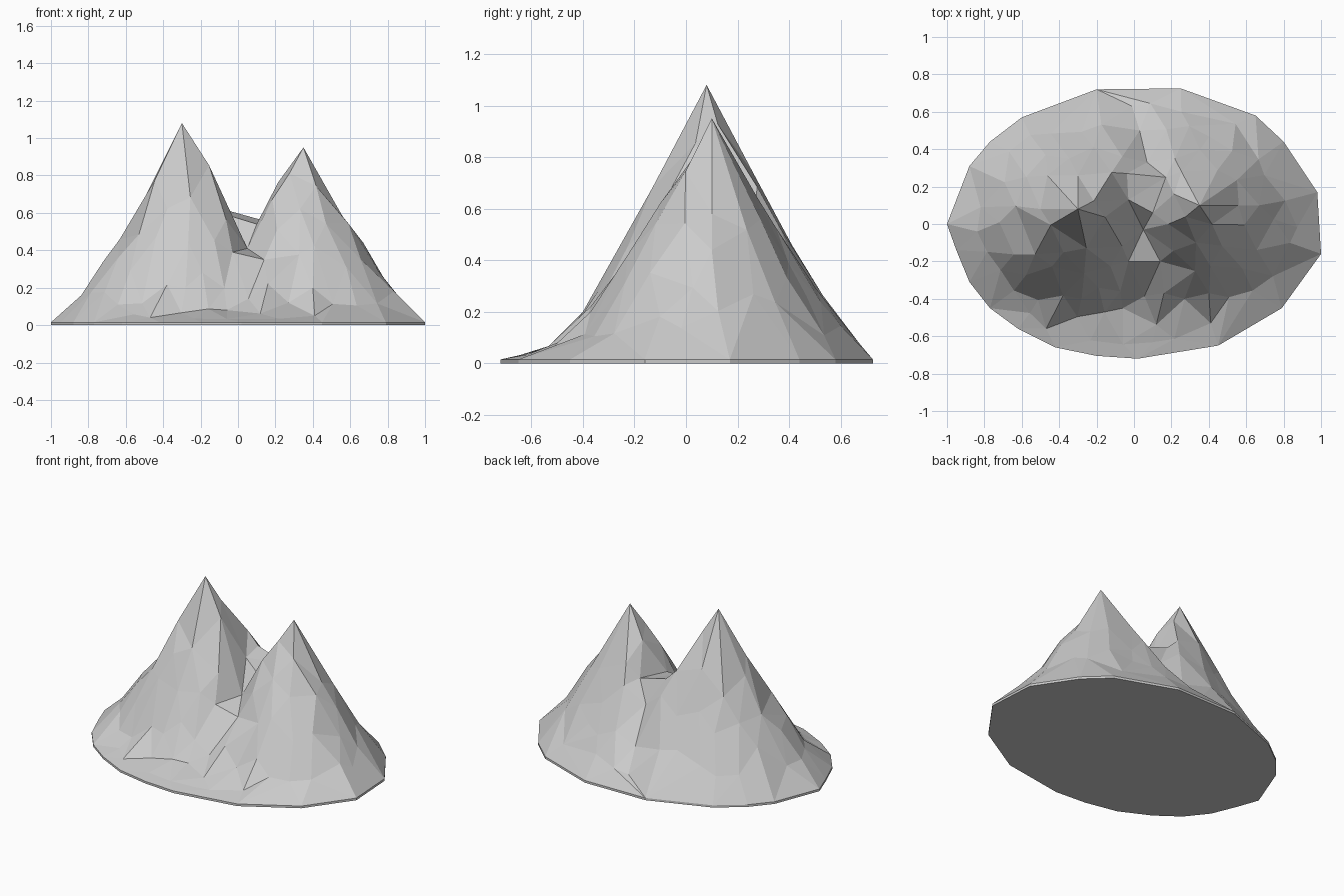
import bpy, bmesh, math, random
from mathutils import Vector
from mathutils.geometry import delaunay_2d_cdt

if "Cube" in bpy.data.objects:
    bpy.data.objects.remove(bpy.data.objects["Cube"])

random.seed(5)
RIM = 0.015
OUTLINE = [Vector(p) for p in (
    (-1, 0), (-.95, -.14), (-.88, -.31), (-.77, -.45), (-.62, -.56), (-.42, -.66),
    (-.2, -.705), (.02, -.72), (.45, -.65), (.79, -.45), (1, -.16), (.98, .17),
    (.8, .44), (.65, .58), (.25, .725), (-.2, .72), (-.6, .57), (-.77, .44), (-.88, .31))]
PEAKS = [Vector((-.30, .08, 1.08)), Vector((.35, .10, .95))]
# Saddle, gully and foot points that break the smooth slopes
KEYS = [(-.03, .13, .58), (.17, .25, .55), (.10, .06, .54), (.05, -.03, .41),
        (-.03, -.20, .39), (.14, -.20, .35), (.07, .33, .43),
        (.03, .50, .22), (-.01, .63, .09), (-.28, -.40, .20), (-.06, -.45, .08),
        (.16, -.37, .22), (.27, -.40, .12), (.41, -.53, .05), (.40, -.37, .20),
        (-.47, -.56, .04), (-.82, .09, .16), (-.50, .08, .68),
        (.56, .10, .58), (.67, .10, .44), (-.30, .26, .74)]


def reach(p, c):
    """0 at c, 1 on the outline."""
    t = 0
    for a, b in zip(OUTLINE, OUTLINE[1:] + OUTLINE[:1]):
        n = Vector((b.y - a.y, a.x - b.x))
        t = max(t, n.dot(p - c) / n.dot(a - c))
    return t


def height(p):
    z = RIM
    for peak in PEAKS:
        d = p - peak.xy
        r = max(d.length, .001)
        t = reach(p, peak.xy)
        # Side and back slopes: slightly concave, fuller on the diagonals
        power = 1.28 - .14 * abs(2 * d.x * d.y) / r ** 2
        side = RIM + (peak.z - RIM) * max(0, 1 - max(t, r / .78)) ** power
        # Front slope: straight steep face above a shallow apron
        front = max(peak.z * (1 - r / .58), RIM + .2 * max(0, 1 - t))
        w = (max(0, -d.y) / r) ** 2
        z = max(z, side + (front - side) * w)
    return z


def add_object(name, verts, faces):
    mesh = bpy.data.meshes.new(name)
    mesh.from_pydata(verts, [], faces)
    bm = bmesh.new()
    bm.from_mesh(mesh)
    loose = [v for v in bm.verts if not v.link_faces]
    bmesh.ops.delete(bm, geom=loose, context='VERTS')
    bm.to_mesh(mesh)
    bm.free()
    ob = bpy.data.objects.new(name, mesh)
    bpy.context.collection.objects.link(ob)
    return ob


# Scattered slope points on a jittered staggered grid
points = [Vector((p.x, p.y, RIM)) for p in OUTLINE] + PEAKS + [Vector(k) for k in KEYS]
fixed = list(points)
step = .145
for j in range(-6, 7):
    for i in range(-8, 9):
        p = Vector(((i + .5 * (j % 2)) * step + random.uniform(-.04, .04),
                    j * step * .87 + random.uniform(-.04, .04)))
        if reach(p, Vector((0, 0))) > .93 or min((p - q.xy).length for q in fixed) < .085:
            continue
        points.append(Vector((p.x, p.y, height(p) * random.uniform(.98, 1.03))))

# Mountain surface, triangulated in plan and lifted
n = len(OUTLINE)
flat, _, faces, origin, _, _ = delaunay_2d_cdt(
    [p.xy for p in points], [(i, (i + 1) % n) for i in range(n)], [], 1, 1e-5)
verts = [(v.x, v.y, points[o[0]].z if o else height(v)) for v, o in zip(flat, origin)]


def is_cap(f):
    return sum(verts[i][2] for i in f) / len(f) > .56


add_object("rock_slopes", verts, [f for f in faces if not is_cap(f)])
add_object("snow_caps", verts, [f for f in faces if is_cap(f)])

# Thin base plate
low = [(p.x, p.y, 0) for p in OUTLINE]
high = [(p.x, p.y, RIM) for p in OUTLINE]
sides = [(i, (i + 1) % n, n + (i + 1) % n, n + i) for i in range(n)]
add_object("base_plate", low + high,
           sides + [tuple(reversed(range(n))), tuple(range(n, 2 * n))])
